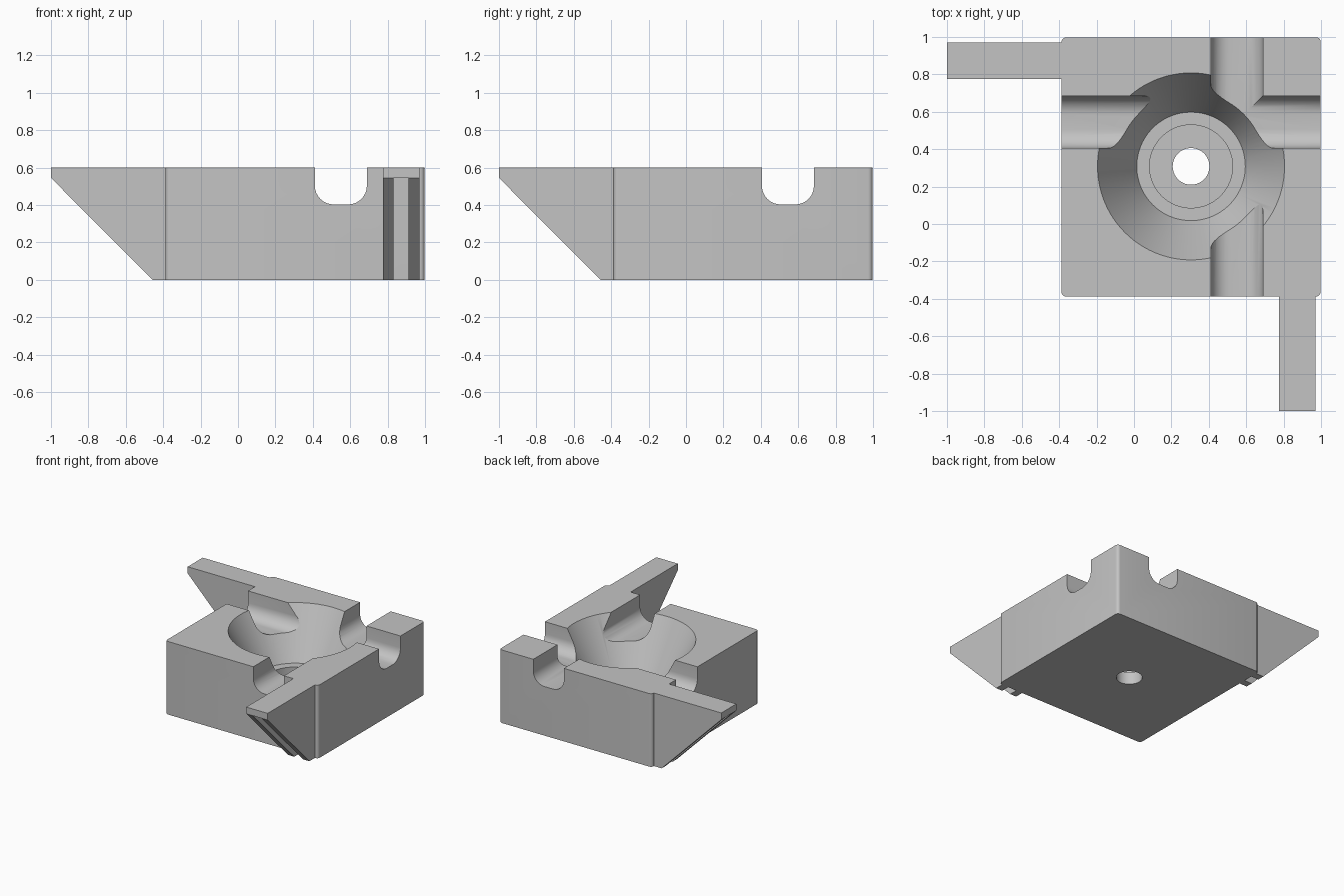
import bpy, bmesh, math
from mathutils import Vector

if "Cube" in bpy.data.objects:
    bpy.data.objects.remove(bpy.data.objects["Cube"], do_unlink=True)

grey = bpy.data.materials.new("plain_grey")
grey.use_nodes = True
colour = (0.55, 0.55, 0.55, 1)
grey.diffuse_color = colour
grey.node_tree.nodes["Principled BSDF"].inputs["Base Color"].default_value = colour

LOW, HIGH, TOP = -0.388, 0.998, 0.6
CENTRE = (0.305, 0.308)


def add_object(name, bm):
    bmesh.ops.recalc_face_normals(bm, faces=bm.faces)
    mesh = bpy.data.meshes.new(name)
    bm.to_mesh(mesh)
    bm.free()
    obj = bpy.data.objects.new(name, mesh)
    bpy.context.collection.objects.link(obj)
    mesh.materials.append(grey)
    return obj


def prism(name, points, push):
    """Extrude a planar outline along a vector."""
    bm = bmesh.new()
    face = bm.faces.new([bm.verts.new(p) for p in points])
    new = bmesh.ops.extrude_face_region(bm, geom=[face])["geom"]
    bmesh.ops.translate(bm, vec=Vector(push),
                        verts=[v for v in new if isinstance(v, bmesh.types.BMVert)])
    return add_object(name, bm)


def lathe(name, profile, steps=96):
    """Spin a closed (radius, height) profile about the bowl axis."""
    bm = bmesh.new()
    verts = [bm.verts.new((CENTRE[0] + r, CENTRE[1], z)) for r, z in profile]
    edges = [bm.edges.new((a, b)) for a, b in zip(verts, verts[1:])]
    bmesh.ops.spin(bm, geom=verts + edges, cent=(*CENTRE, 0), axis=(0, 0, 1),
                   angle=math.tau, steps=steps)
    bmesh.ops.remove_doubles(bm, verts=bm.verts, dist=0.0001)
    return add_object(name, bm)


def cut(target, cutter):
    mod = target.modifiers.new("cut", "BOOLEAN")
    mod.operation, mod.solver, mod.object = "DIFFERENCE", "EXACT", cutter
    graph = bpy.context.evaluated_depsgraph_get()
    target.data = bpy.data.meshes.new_from_object(target.evaluated_get(graph))
    target.modifiers.clear()
    bpy.data.objects.remove(cutter, do_unlink=True)


def arc(cx, cy, r, start, n=8):
    angles = [start + math.pi / 2 * i / n for i in range(n + 1)]
    return [(cx + r * math.cos(a), cy + r * math.sin(a)) for a in angles]


# Block with slightly rounded upright edges
R = 0.025
outline = []
for i, (cx, cy) in enumerate([(HIGH - R, HIGH - R), (LOW + R, HIGH - R),
                              (LOW + R, LOW + R), (HIGH - R, LOW + R)]):
    outline += arc(cx, cy, R, i * math.pi / 2, 5)
block = prism("block", [(x, y, 0) for x, y in outline], (0, 0, TOP))

# Conical bowl, stepped seat and through hole
cut(block, lathe("bowl_cutter", [(0, 0.72), (0.56, 0.72), (0.5, TOP), (0.29, 0.2),
                                 (0.222, 0.2), (0.222, 0.1), (0.098, 0.1),
                                 (0.098, -0.1), (0, -0.1)]))

# Two crossing round-bottomed channels
A, B, FLOOR, F = 0.411, 0.689, 0.403, 0.1
channel = [(B, 0.8), (A, 0.8)] + arc(A + F, FLOOR + F, F, math.pi) \
    + arc(B - F, FLOOR + F, F, 1.5 * math.pi)
cut(block, prism("channel_cutter", [(u, -0.7, z) for u, z in channel], (0, 2, 0)))
cut(block, prism("channel_cutter", [(-0.7, u - 0.005, z) for u, z in channel], (2, 0, 0)))

# Sloping slotted fins, one to the front and one to the side
fin_side = [(-1, TOP), (-1, 0.545), (-0.458, 0), (LOW + 0.01, 0), (LOW + 0.01, TOP)]
slot_side = [(-1.2, 0.545), (-1.2, -0.1), (LOW, -0.1), (LOW, 0.545)]
fins = []
for name, swap in (("front_fin", False), ("side_fin", True)):
    def place(u, v, z):
        return (v, u, z) if swap else (u, v, z)
    fin = prism(name, [place(0.775, v, z) for v, z in fin_side], place(0.195, 0, 0))
    cut(fin, prism("slot_cutter", [place(0.832, v, z) for v, z in slot_side],
                   place(0.08, 0, 0)))
    fins.append(fin)

# Smooth the curved walls, keep edges crisp
for obj in [block] + fins:
    bpy.ops.object.select_all(action="DESELECT")
    obj.select_set(True)
    bpy.context.view_layer.objects.active = obj
    bpy.ops.object.shade_smooth_by_angle(angle=math.radians(25))
